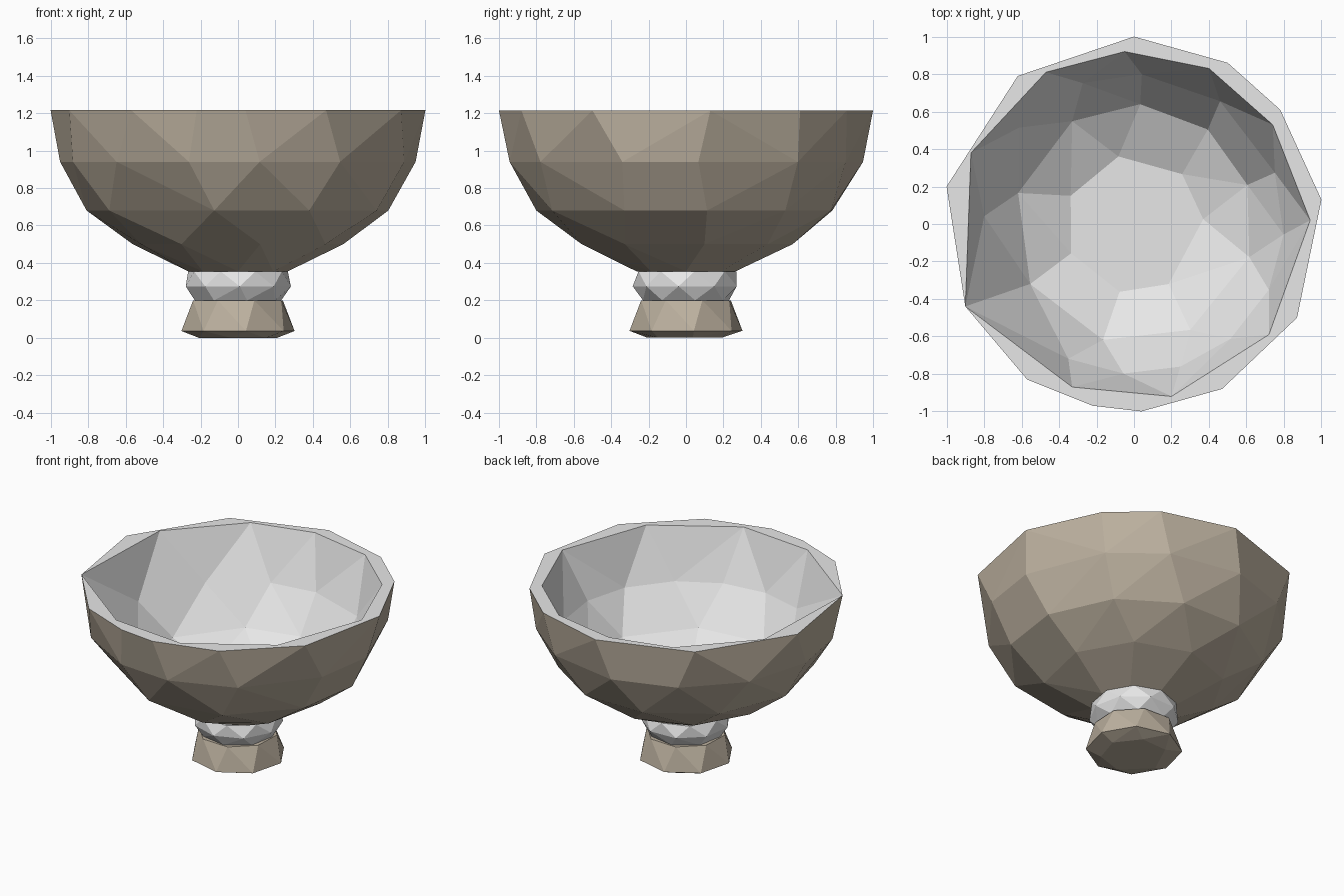
import bpy, bmesh, math

if "Cube" in bpy.data.objects:
    bpy.data.objects.remove(bpy.data.objects["Cube"])


def material(name, rgb):
    m = bpy.data.materials.new(name)
    m.diffuse_color = (*rgb, 1)
    m.use_nodes = True
    m.node_tree.nodes["Principled BSDF"].inputs["Base Color"].default_value = m.diffuse_color
    return m


stone = material("warm stone", (0.50, 0.435, 0.345))
grey = material("light grey", (0.80, 0.80, 0.80))


def ring(r, z, degrees):
    """Points on a circle at the given angles."""
    return [(r * math.cos(math.radians(a)), r * math.sin(math.radians(a)), z) for a in degrees]


def finish(name, bm, mat):
    me = bpy.data.meshes.new(name)
    bm.to_mesh(me)
    bm.free()
    me.materials.append(mat)
    ob = bpy.data.objects.new(name, me)
    bpy.context.collection.objects.link(ob)
    return ob


def faceted(name, points, mat, open_top=None, inside=False):
    """Faceted convex shell round the points, optionally open at the top."""
    bm = bmesh.new()
    for p in points:
        bm.verts.new(p)
    res = bmesh.ops.convex_hull(bm, input=bm.verts[:])
    loose = [v for v in bm.verts if not v.link_faces]
    bmesh.ops.delete(bm, geom=loose, context='VERTS')
    bmesh.ops.recalc_face_normals(bm, faces=bm.faces[:])
    if open_top is not None:
        lid = [f for f in bm.faces if all(v.co.z > open_top - 0.001 for v in f.verts)]
        bmesh.ops.delete(bm, geom=lid, context='FACES')
    bmesh.ops.dissolve_limit(bm, angle_limit=math.radians(5),
                             verts=bm.verts[:], edges=bm.edges[:])
    if inside:
        bmesh.ops.reverse_faces(bm, faces=bm.faces[:])
    return finish(name, bm, mat)


RIM = 1.215
outer_rim = [(0, 1), (.5, .86), (.78, .61), (1, .13), (.87, -.5), (.47, -.88), (.04, -1),
             (-.22, -.97), (-.57, -.83), (-.9, -.44), (-1, .2), (-.62, .79)]
inner_rim = [(-.05, .92), (.4, .83), (.74, .53), (.94, .02), (.72, -.59), (.2, -.92),
             (-.33, -.87), (-.9, -.44), (-.87, .38), (-.47, .81)]

# Bowl outside
faceted("bowl_outside", [(x, y, RIM) for x, y in outer_rim]
        + ring(.95, .94, [-158, -133, -106, -83, -55, -21, 4, 39, 64, 95, 122, 150, 178])
        + ring(.81, .68, [-148, -99, -62, -24, 8, 41, 73, 105, 140, 176])
        + ring(.57, .50, [-155, -122, -78, -35, 10, 50, 90, 130, 170])
        + ring(.265, .355, range(0, 360, 45)), stone, open_top=RIM)

# Bowl inside
faceted("bowl_inside", [(x, y, RIM) for x, y in inner_rim]
        + ring(.80, .87, [-153, -116, -94, -72, -50, -26, -4, 20, 55, 87, 110, 140, 177])
        + ring(.64, .62, [-150, -105, -62, -16, 19, 52, 87, 121, 165])
        + ring(.37, .47, [-155, -102, -60, 4, 46, 103, 156]), grey,
        open_top=RIM, inside=True)

# Flat lip: walk round both rims by angle and fill between them
bm = bmesh.new()


def sorted_loop(pts):
    return sorted(((math.atan2(y, x), bm.verts.new((x, y, RIM))) for x, y in pts),
                  key=lambda t: t[0])


o, n = sorted_loop(outer_rim), sorted_loop(inner_rim)
i = j = 0
while i < len(o) or j < len(n):
    a, b = o[i % len(o)][1], n[j % len(n)][1]
    next_o = o[(i + 1) % len(o)][0] + (2 * math.pi if i + 1 >= len(o) else 0)
    next_n = n[(j + 1) % len(n)][0] + (2 * math.pi if j + 1 >= len(n) else 0)
    if j >= len(n) or (i < len(o) and next_o <= next_n):
        i += 1
        bm.faces.new((a, o[i % len(o)][1], b))
    else:
        j += 1
        bm.faces.new((a, n[j % len(n)][1], b))
for f in bm.faces:
    f.normal_update()
    if f.normal.z < 0:
        f.normal_flip()
finish("bowl_lip", bm, grey)

# Grey collar between bowl and foot
faceted("collar", ring(.27, .355, range(10, 370, 40))
        + ring(.285, .275, range(-8, 352, 40))
        + ring(.235, .20, range(12, 372, 45)), grey)

# Flared foot with a bevelled underside
faceted("foot", ring(.255, .20, range(20, 380, 45))
        + ring(.305, .037, range(8, 368, 45))
        + ring(.21, 0, [-100, -45, 10, 65, 120, 190]), stone)
